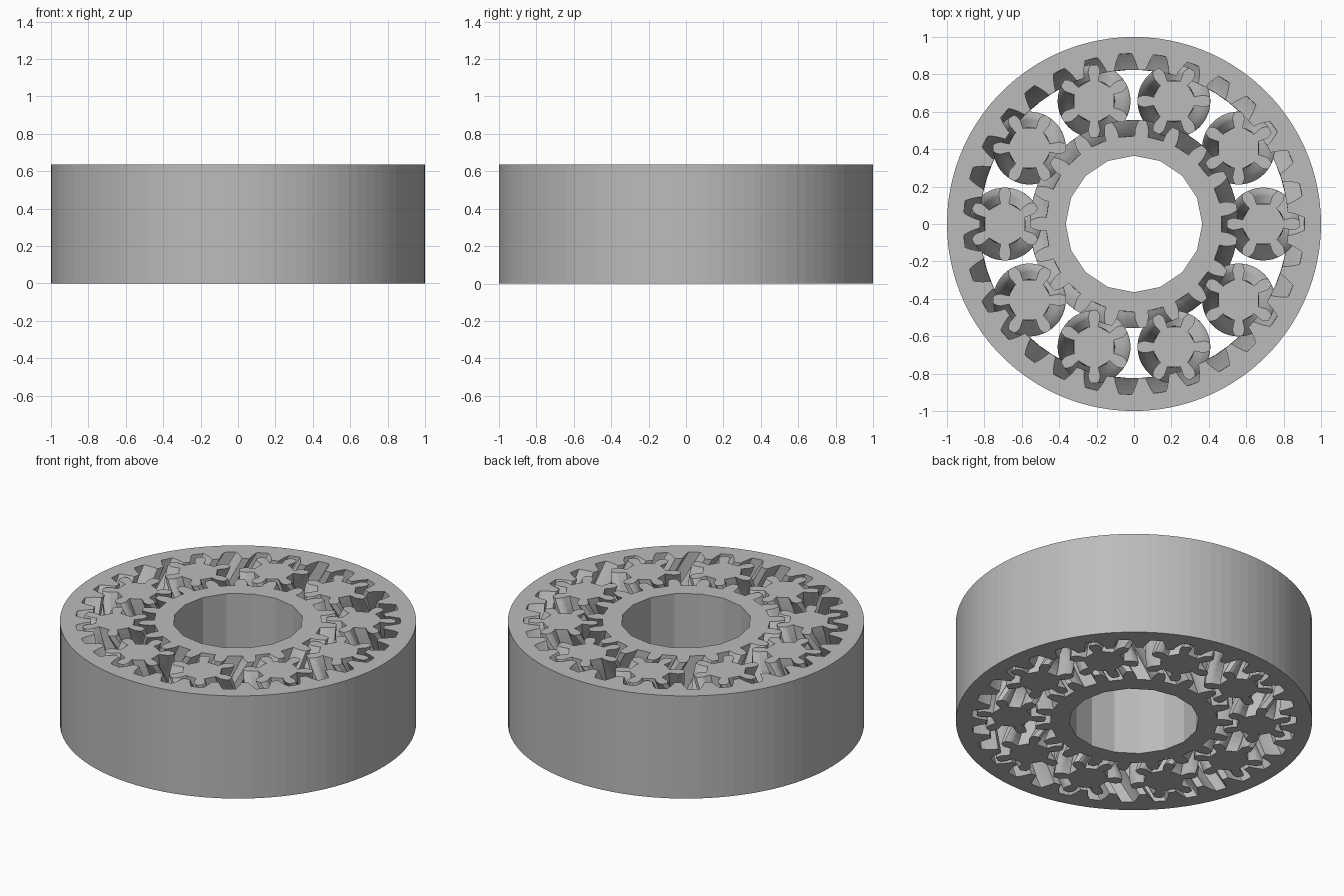
import bpy, bmesh
from math import pi, cos, sin, tan, acos, radians

if "Cube" in bpy.data.objects:
    bpy.data.objects.remove(bpy.data.objects["Cube"])

# Overall layout: planetary bearing with herringbone gears
T = 0.636                       # thickness
N_PLANETS, NP, NS, NR = 10, 6, 19, 31
RING_PITCH = 0.8566             # ring pitch radius
PITCH = 2 * pi * RING_PITCH / NR
ORBIT = RING_PITCH * (NS + NP) / NR
PRESSURE = radians(20)
TOL = 0.023                     # clearance between gears

grey = bpy.data.materials.new("grey")
grey.diffuse_color = (0.5, 0.5, 0.5, 1)
grey.use_nodes = True
grey.node_tree.nodes["Principled BSDF"].inputs["Base Color"].default_value = grey.diffuse_color


def inv(a):
    return tan(a) - a


def poly_radius(r, sides, offset, a):
    """Radius of a regular polygon at angle a."""
    step = 2 * pi / sides
    d = (a - offset) % step - step / 2
    return r * cos(step / 2) / cos(d)


def gear_profile(n, tol):
    """Involute gear outline as (angle, radius), tooth centred on angle 0."""
    rp = n * PITCH / (2 * pi)
    rb = rp * cos(PRESSURE)
    tip = rp + PITCH / 4 - tol / 2
    root = rp - PITCH / 4 - tol / 2
    half = pi / (2 * n) - tol / rb / 2
    off = pi / (2 * n)

    def half_angle(r):
        return half + inv(PRESSURE) - inv(acos(min(1, rb / r)))

    start = max(rb, root)
    flank = [start + (tip - start) * i / 4 for i in range(4)]
    a0, a1 = half_angle(start), half_angle(tip)
    side = [(a0, poly_radius(root, 2 * n, off, a0))] if rb > root else []
    side += [(half_angle(r), r) for r in flank]
    side.append((a1, poly_radius(tip, 3 * n, off, a1)))
    tooth = [(-a, r) for a, r in side]
    if pi / (6 * n) < a1:
        tooth.append((-pi / (6 * n), tip))
    tooth += side[::-1]
    if a0 < off:                # corners of the root polygon
        tooth = [(-off, root)] + tooth + [(off, root)]
    return [(a + 2 * pi * i / n, r) for i in range(n) for a, r in tooth]


def circle(r, n):
    return [(2 * pi * i / n, r) for i in range(n)]


def add_wall(bm, profile, phase, twist, slices):
    """Stack the profile through the V-shaped twist; return the end edges."""
    layers = []
    for k in range(-slices, slices + 1):
        turn = phase - twist * abs(k) / slices
        z = T / 2 + T / 2 * k / slices
        layers.append([bm.verts.new((r * cos(a + turn), r * sin(a + turn), z))
                       for a, r in profile])
    m = len(profile)
    for lo, hi in zip(layers, layers[1:]):
        for i in range(m):
            j = (i + 1) % m
            bm.faces.new((lo[i], lo[j], hi[j], hi[i]))
    return [[bm.edges.get((l[i], l[(i + 1) % m])) for i in range(m)]
            for l in (layers[0], layers[-1])]


def make_part(name, walls, location=(0, 0, 0)):
    bm = bmesh.new()
    ends = [add_wall(bm, *w) for w in walls]
    for e in (0, 1):            # flat bottom and top
        edges = [edge for wall in ends for edge in wall[e]]
        bmesh.ops.triangle_fill(bm, edges=edges, use_beauty=True,
                                normal=(0, 0, 1 if e else -1))
    bmesh.ops.recalc_face_normals(bm, faces=bm.faces)
    mesh = bpy.data.meshes.new(name)
    bm.to_mesh(mesh)
    bm.free()
    mesh.materials.append(grey)
    ob = bpy.data.objects.new(name, mesh)
    ob.location = location
    bpy.context.collection.objects.link(ob)


# Outer ring with internal teeth
make_part("outer_ring", [(circle(1, 100), 0, 0, 1),
                         (gear_profile(NR, -TOL), 0, 2 * pi / NR, 2)])

# Sun gear with round bore, twisted the opposite way
make_part("sun_gear", [(gear_profile(NS, TOL), pi / NS, -2 * pi / NS, 3),
                       (circle(0.365, 16), 0, 0, 1)])

# Planet gears, each turned to mesh with the ring and sun
planet = gear_profile(NP, TOL)
for i in range(N_PLANETS):
    a = 2 * pi * i / N_PLANETS
    turn = a + i * NS / N_PLANETS * 2 * pi / NP
    make_part(f"planet_gear_{i + 1}", [(planet, turn, 2 * pi / NP, 10)],
              (ORBIT * cos(a), ORBIT * sin(a), 0))
